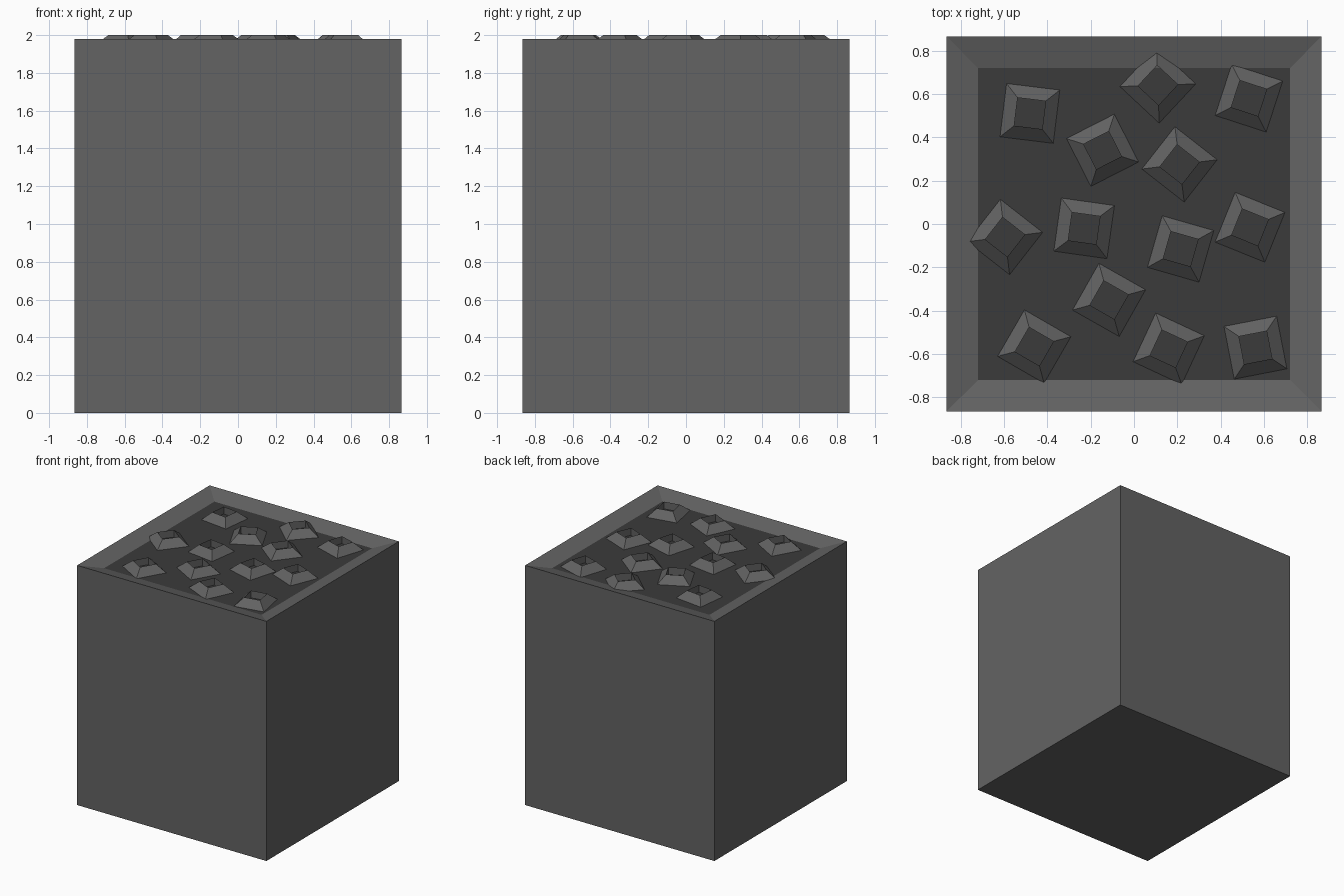
import bpy, bmesh
from math import cos, sin, radians, pi

if "Cube" in bpy.data.objects:
    bpy.data.objects.remove(bpy.data.objects["Cube"])


def material(name, v):
    m = bpy.data.materials.new(name)
    m.diffuse_color = (v, v, v, 1)
    m.use_nodes = True
    m.node_tree.nodes["Principled BSDF"].inputs["Base Color"].default_value = m.diffuse_color
    return m


body_grey = material("body grey", 0.125)
bed_grey = material("dark bed grey", 0.044)


def lofted(name, rings, mat, center=(0, 0), turn=45, cap=False, closed=False):
    """Four-sided loft through (corner radius, z) rings."""
    bm = bmesh.new()
    loops = []
    for r, z in rings:
        loops.append([bm.verts.new((center[0] + r * cos(radians(turn) + k * pi / 2),
                                    center[1] + r * sin(radians(turn) + k * pi / 2), z))
                      for k in range(4)])
    pairs = list(zip(loops, loops[1:]))
    if closed:
        pairs.append((loops[-1], loops[0]))
    for a, b in pairs:
        for k in range(4):
            j = (k + 1) % 4
            bm.faces.new((a[k], a[j], b[j], b[k]))
    if cap:
        bm.faces.new(loops[0][::-1])
        bm.faces.new(loops[-1])
    bmesh.ops.recalc_face_normals(bm, faces=bm.faces)
    me = bpy.data.meshes.new(name)
    bm.to_mesh(me)
    bm.free()
    me.materials.append(mat)
    ob = bpy.data.objects.new(name, me)
    bpy.context.collection.objects.link(ob)
    return ob


D = 2 ** 0.5          # half side to corner radius
FLOOR, RIM, TOP = 1.94, 1.98, 2.0

# Box with a rim sloping inwards to a dark sunken bed
box = lofted("box", [(0.865 * D, 0), (0.865 * D, RIM), (0.72 * D, FLOOR)],
             body_grey, cap=True)
box.data.materials.append(bed_grey)
for p in box.data.polygons:
    if p.normal.z > 0.99:
        p.material_index = 1

# Scattered square rings: sloped outside, upright hole (x, y, corner angle)
rings = [(-.48, .51, 38), (.11, .64, 2), (.53, .58, 27), (-.145, .34, 72),
         (.21, .275, 7), (-.595, -.06, 7), (-.23, -.02, 37), (.215, -.115, 29),
         (.535, -.015, 23), (-.115, -.35, 15.5), (-.46, -.565, 15),
         (.16, -.575, 20), (.56, -.57, 56)]
for i, (x, y, a) in enumerate(rings):
    lofted(f"square_ring_{i + 1}",
           [(0.092, FLOOR - 0.01), (0.175, FLOOR), (0.092, TOP)],
           body_grey, (x, y), a, closed=True)
